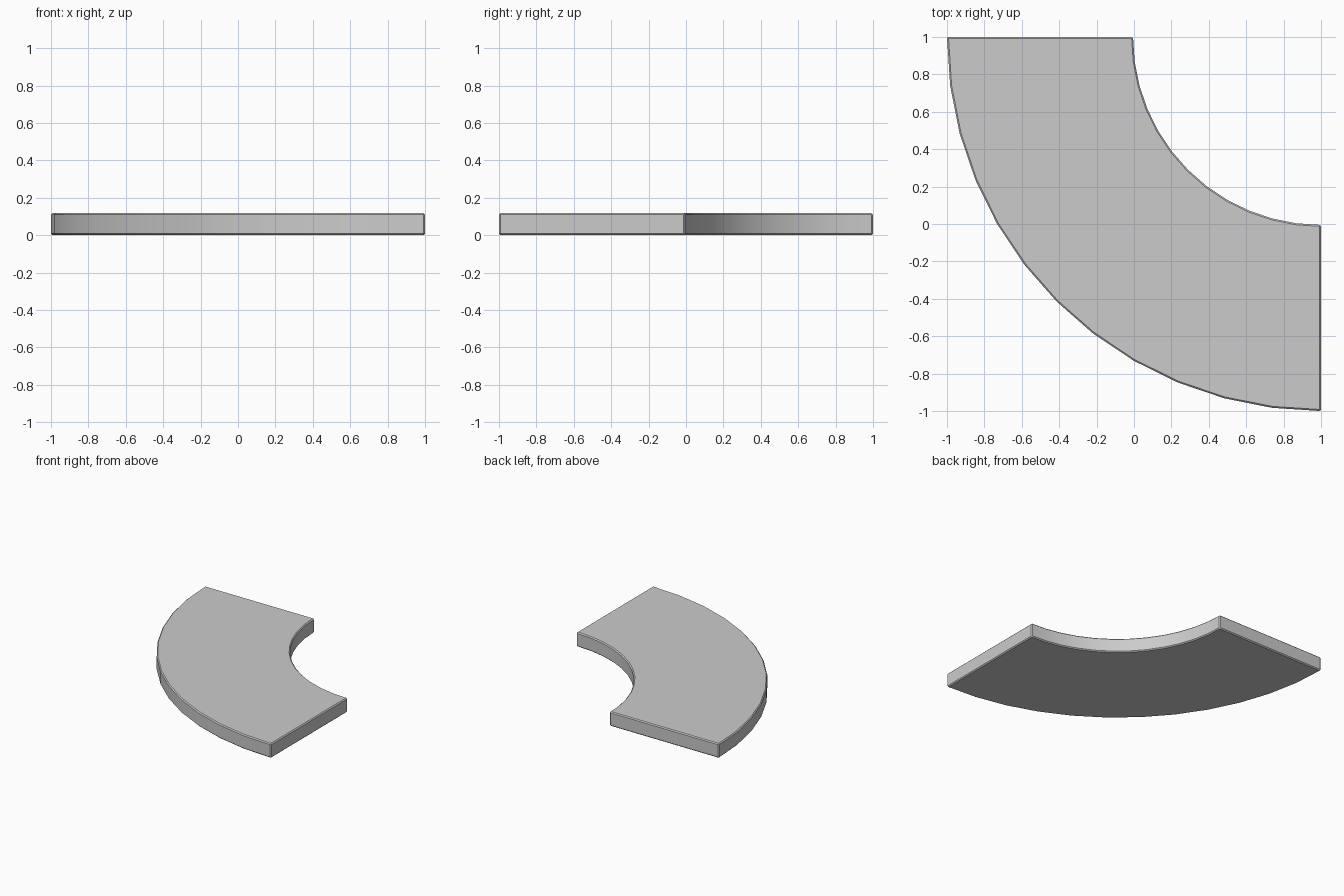
import bpy, bmesh
from math import cos, sin, pi, radians

if "Cube" in bpy.data.objects:
    bpy.data.objects.remove(bpy.data.objects["Cube"])

SEGMENTS = 12
INNER, OUTER, HEIGHT = 1.005, 2.0, 0.118

# Quarter-ring slab swept around the corner (1, 1)
bm = bmesh.new()
rings = []
for i in range(SEGMENTS + 1):
    a = pi + i * (pi / 2) / SEGMENTS
    rings.append([bm.verts.new((1 + r * cos(a), 1 + r * sin(a), z))
                  for r, z in ((INNER, 0), (OUTER, 0), (OUTER, HEIGHT), (INNER, HEIGHT))])
for p, q in zip(rings, rings[1:]):
    for k in range(4):
        n = (k + 1) % 4
        bm.faces.new((p[k], p[n], q[n], q[k]))
bm.faces.new(rings[0])
bm.faces.new(rings[-1])
bmesh.ops.recalc_face_normals(bm, faces=bm.faces)

# Small chamfer on every sharp edge
sharp = [e for e in bm.edges if e.calc_face_angle() > radians(45)]
bmesh.ops.bevel(bm, geom=sharp, offset=0.008, offset_type='OFFSET',
                segments=1, profile=0.5, affect='EDGES', clamp_overlap=True)
mesh = bpy.data.meshes.new("curved_slab")
bm.to_mesh(mesh)
bm.free()

slab = bpy.data.objects.new("curved_slab", mesh)
bpy.context.collection.objects.link(slab)
bpy.context.view_layer.objects.active = slab
slab.select_set(True)
bpy.ops.object.shade_smooth_by_angle(angle=radians(30))
